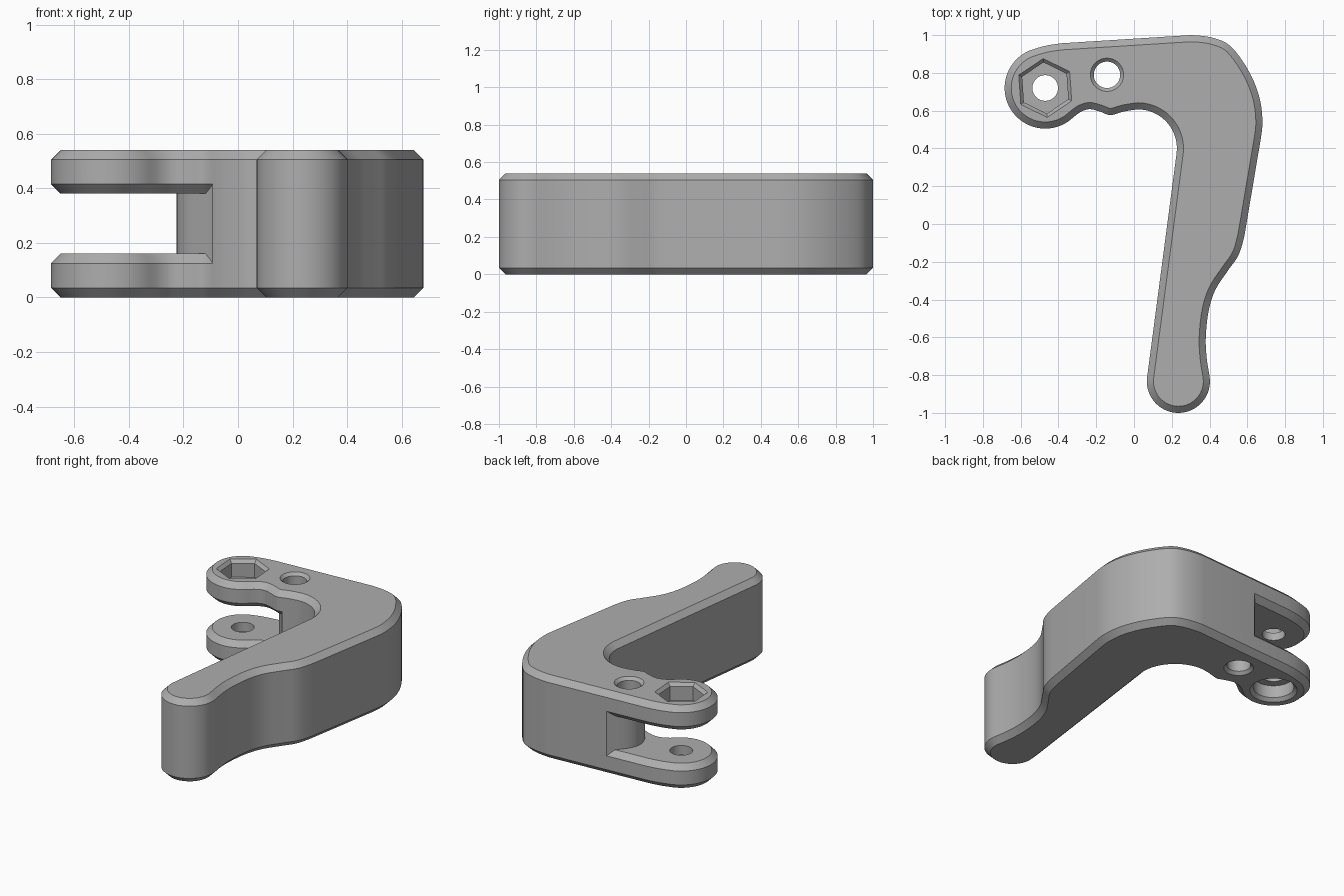
import bpy, bmesh
from math import sin, cos, radians
from mathutils import Vector

cube = bpy.data.objects.get("Cube")
if cube:
    bpy.data.objects.remove(cube, do_unlink=True)

HEIGHT, CHAMFER = 0.54, 0.035
SLOT_LOW, SLOT_HIGH = 0.16, 0.38
PIVOT, PIN = (-0.47, 0.72), (-0.143, 0.79)

grey = bpy.data.materials.new("plain grey")
grey.use_nodes = True
colour = (0.42, 0.42, 0.42, 1)
grey.diffuse_color = colour
grey.node_tree.nodes["Principled BSDF"].inputs["Base Color"].default_value = colour


def arc(centre, r, start, end, n):
    steps = [radians(start + (end - start) * i / n) for i in range(n + 1)]
    return [Vector((centre[0] + r * cos(a), centre[1] + r * sin(a))) for a in steps]


def ring(centre, r, n=48, turn=0):
    return arc(centre, r, turn, turn + 360, n)[:-1]


def spline(before, points, after, n=5):
    """Smooth curve through points, leaving out the two end points."""
    p = [Vector(q) for q in [before] + points + [after]]
    out = []
    for a, b, c, d in zip(p, p[1:], p[2:], p[3:]):
        for i in range(n):
            t = i / n
            out.append((2 * b + (c - a) * t + (2 * a - 5 * b + 4 * c - d) * t * t
                        + (3 * b - a - 3 * c + d) * t ** 3) / 2)
    return out[1:]


def inset(points, d):
    """Offset a counter-clockwise outline inwards by d."""
    out = []
    for i, p in enumerate(points):
        e = (p - points[i - 1]).normalized()
        f = (points[(i + 1) % len(points)] - p).normalized()
        n, m = Vector((-e.y, e.x)), Vector((-f.y, f.x))
        out.append(p + (n + m) * d / (1 + n.dot(m)))
    return out


def loft(name, layers):
    """Closed solid through a stack of (outline, height) layers."""
    bm = bmesh.new()
    rows = [[bm.verts.new((p[0], p[1], z)) for p in pts] for pts, z in layers]
    bm.faces.new(rows[0][::-1])
    bm.faces.new(rows[-1])
    for low, high in zip(rows, rows[1:]):
        for i in range(len(low)):
            bm.faces.new((low[i - 1], low[i], high[i], high[i - 1]))
    bmesh.ops.recalc_face_normals(bm, faces=bm.faces)
    mesh = bpy.data.meshes.new(name)
    bm.to_mesh(mesh)
    bm.free()
    mesh.materials.append(grey)
    obj = bpy.data.objects.new(name, mesh)
    bpy.context.collection.objects.link(obj)
    return obj


def activate(obj):
    for o in bpy.context.selected_objects:
        o.select_set(False)
    obj.select_set(True)
    bpy.context.view_layer.objects.active = obj


def cut(target, cutter):
    cutter.hide_render = True
    activate(target)
    mod = target.modifiers.new("cut", 'BOOLEAN')
    mod.operation, mod.solver, mod.object = 'DIFFERENCE', 'EXACT', cutter
    bpy.ops.object.modifier_apply(modifier=mod.name)
    bpy.data.objects.remove(cutter, do_unlink=True)


# Lever outline: pivot boss, inner edge, handle tip, outer edge, shoulder
boss = arc(PIVOT, 0.215, 114, 308, 36)
elbow = arc((0.02, 0.4), 0.207, 90, -7, 20)
tip = arc((0.235, -0.833), 0.167, 173, 368, 36)
finger = spline(boss[-2], [boss[-1], (-0.285, 0.592), (-0.235, 0.608), (-0.18, 0.595),
                           (-0.125, 0.577), (-0.055, 0.595), elbow[0]], elbow[2])
grip = spline(tip[-3], [tip[-1], (0.385, -0.71), (0.38, -0.6), (0.395, -0.46), (0.43, -0.35),
                        (0.495, -0.25), (0.553, -0.165), (0.585, -0.06)], (0.6, 0.03))
shoulder = spline((0.655, 0.35), [(0.668, 0.43), (0.68, 0.54), (0.664, 0.67), (0.61, 0.805),
                                  (0.516, 0.937), (0.42, 0.985), (0.3, 1.0)], (0.2, 0.994))
crown = spline((-0.3, 0.963), [(-0.38, 0.957), (-0.47, 0.943), boss[0]], boss[2])
outline = boss + finger + elbow + tip + grip + [Vector((0.585, -0.06))] + shoulder \
    + [Vector((0.3, 1.0)), Vector((-0.38, 0.957))] + crown

lever = loft("lever_body", [(inset(outline, CHAMFER), 0), (outline, CHAMFER),
                            (outline, HEIGHT - CHAMFER), (inset(outline, CHAMFER), HEIGHT)])

# Fork slot with a rounded end wall; chamfered arms are taken out of its cutter
wall = spline((-0.05, 0.51), [(-0.04, 0.5), (-0.09, 0.58), (-0.135, 0.63), (-0.195, 0.7),
                              (-0.225, 0.785), (-0.2, 0.87), (-0.11, 0.975), (-0.08, 1.01)],
              (-0.04, 1.06))
slot_shape = wall + [Vector(p) for p in ((-0.08, 1.2), (-0.9, 1.2), (-0.9, 0.3), (-0.04, 0.3))]
slot = loft("slot_cutter", [(slot_shape, SLOT_LOW - 0.06), (slot_shape, SLOT_HIGH + 0.06)])
for face, way in ((SLOT_LOW, -1), (SLOT_HIGH, 1)):
    wide, narrow = inset(outline, -CHAMFER), inset(outline, CHAMFER)
    layers = [(narrow, face), (wide, face + way * 2 * CHAMFER), (wide, face + way * 0.12)]
    cut(slot, loft("arm_cutter", layers[::way]))
cut(lever, slot)

# Pivot hole with a round counterbore below
cut(lever, loft("pivot_cutter", [(ring(PIVOT, 0.16), -0.02), (ring(PIVOT, 0.12), 0.02),
                                 (ring(PIVOT, 0.12), 0.1), (ring(PIVOT, 0.068), 0.1),
                                 (ring(PIVOT, 0.068), 0.6)]))

# Hexagonal nut pocket on top
cut(lever, loft("nut_cutter", [(ring(PIVOT, 0.136, 6, 34), 0.43), (ring(PIVOT, 0.136, 6, 34), 0.52),
                               (ring(PIVOT, 0.176, 6, 34), 0.56)]))

# Pin hole, chamfered at both ends
pin_layers = [(0.108, -0.02), (0.07, 0.018), (0.07, HEIGHT - 0.018), (0.108, HEIGHT + 0.02)]
cut(lever, loft("pin_cutter", [(ring(PIN, r), z) for r, z in pin_layers]))

activate(lever)
bpy.ops.object.shade_smooth_by_angle(angle=radians(25))
